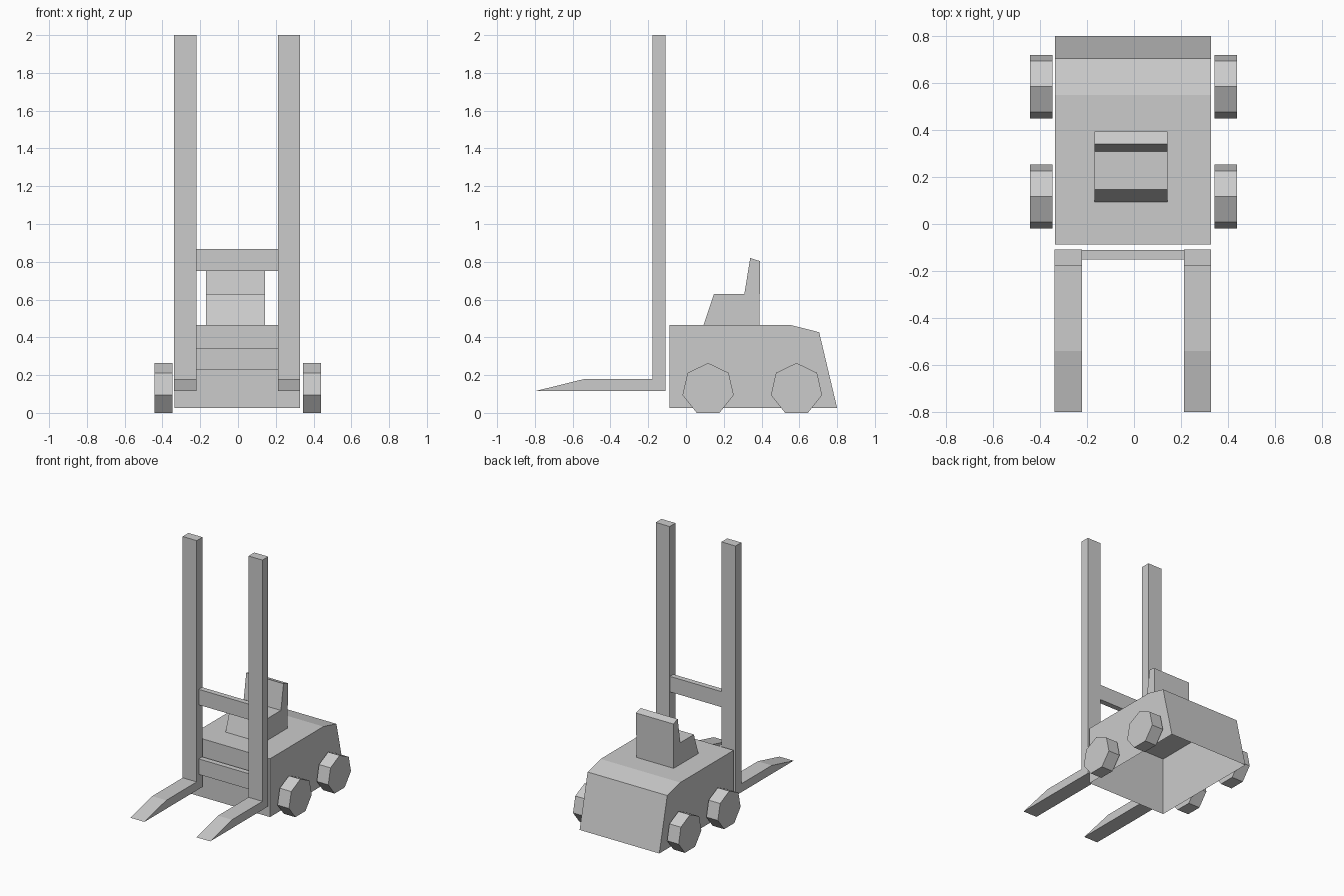
import bpy, bmesh, math

if "Cube" in bpy.data.objects:
    bpy.data.objects.remove(bpy.data.objects["Cube"])


def extrude_profile(name, profile, x0, x1, open_edge=None):
    """Extrude a (y, z) outline along x; open_edge is the outline edge left unfaced."""
    bm = bmesh.new()
    a = [bm.verts.new((x0, y, z)) for y, z in profile]
    b = [bm.verts.new((x1, y, z)) for y, z in profile]
    n = len(profile)
    bm.faces.new(a)
    bm.faces.new(b[::-1])
    for i in range(n):
        if i != open_edge:
            j = (i + 1) % n
            bm.faces.new((a[j], a[i], b[i], b[j]))
    bmesh.ops.recalc_face_normals(bm, faces=bm.faces)
    mesh = bpy.data.meshes.new(name)
    bm.to_mesh(mesh)
    bm.free()
    obj = bpy.data.objects.new(name, mesh)
    bpy.context.collection.objects.link(obj)
    return obj


def box_profile(y0, y1, z0, z1):
    return [(y0, z0), (y1, z0), (y1, z1), (y0, z1)]


# Body shell, open underneath
extrude_profile("body", [(-0.087, 0.026), (0.80, 0.026), (0.705, 0.427),
                         (0.55, 0.466), (-0.087, 0.466)], -0.337, 0.328, open_edge=0)

# Seat with raised backrest, open where it meets the body
extrude_profile("seat", [(0.093, 0.466), (0.388, 0.466), (0.393, 0.803), (0.34, 0.82),
                         (0.309, 0.63), (0.148, 0.63)], -0.169, 0.142, open_edge=0)

# Masts, each in one piece with its fork
mast = [(-0.80, 0.115), (-0.108, 0.115), (-0.108, 2.0), (-0.177, 2.0),
        (-0.177, 0.179), (-0.54, 0.179)]
for side, x0, x1 in (("left", -0.338, -0.221), ("right", 0.212, 0.328)):
    extrude_profile(side + "_mast_and_fork", mast, x0, x1)

# Crossbars between the masts
for name, z0, z1 in (("lower_crossbar", 0.226, 0.343), ("upper_crossbar", 0.751, 0.868)):
    extrude_profile(name, box_profile(-0.152, -0.111, z0, z1), -0.221, 0.212)

# Seven-sided wheels resting on a flat side
R = 0.139
for end, yc in (("front", 0.117), ("rear", 0.585)):
    wheel = [(yc + R * math.sin(i * math.tau / 7),
              R * math.cos(math.pi / 7) + R * math.cos(i * math.tau / 7)) for i in range(7)]
    for side, x0, x1 in (("left", -0.443, -0.347), ("right", 0.343, 0.439)):
        extrude_profile(f"{end}_{side}_wheel", wheel, x0, x1)
